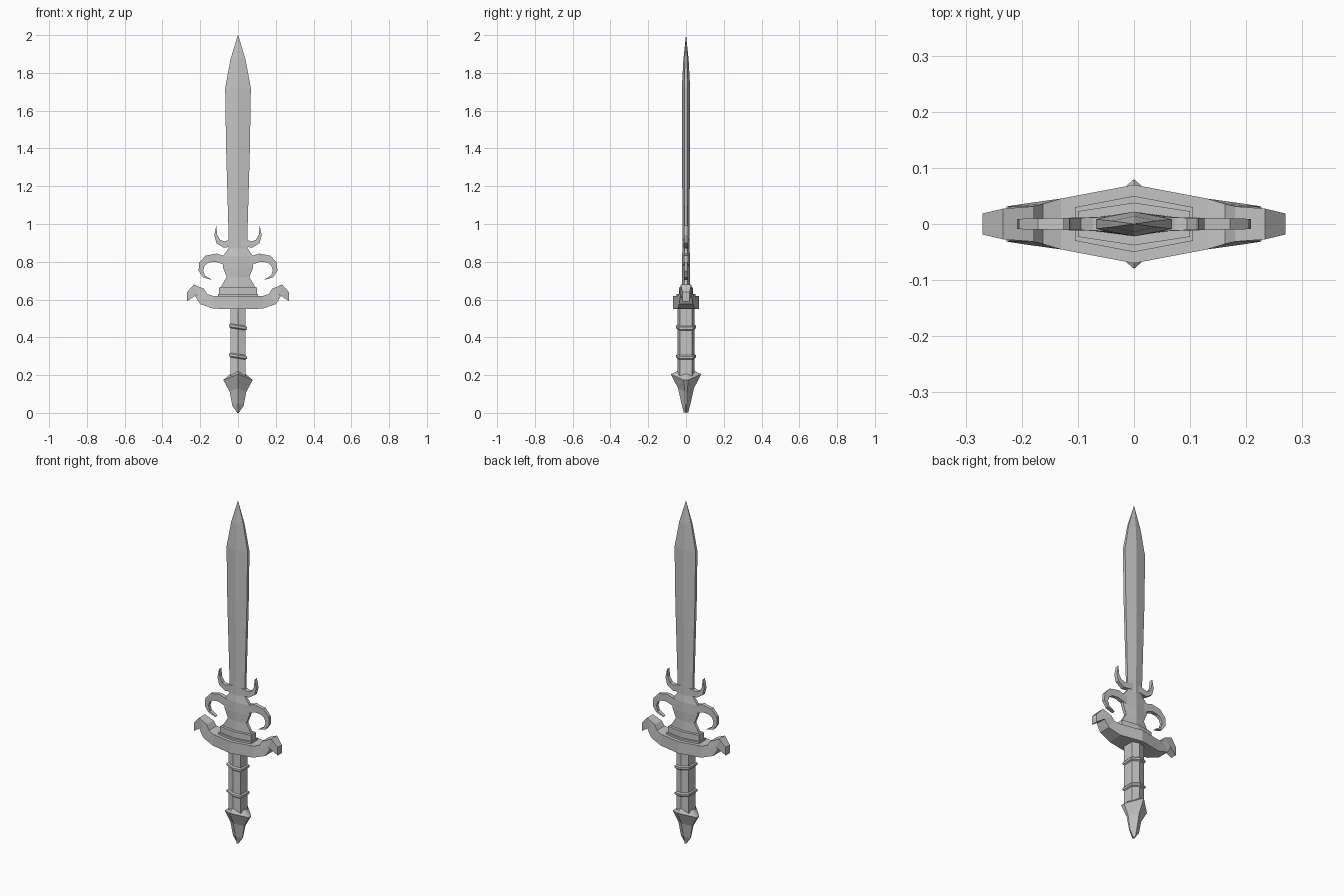
import bpy
import bmesh
from mathutils import Vector
from mathutils.geometry import interpolate_bezier

default_cube = bpy.data.objects.get("Cube")
if default_cube:
    bpy.data.objects.remove(default_cube, do_unlink=True)

# Single grey metal
grey = (0.55, 0.55, 0.55, 1)
metal = bpy.data.materials.new("grey metal")
metal.use_nodes = True
metal.diffuse_color = grey
metal.node_tree.nodes["Principled BSDF"].inputs["Base Color"].default_value = grey


def skin(name, rings):
    """Bridge closed rings of points into a capped solid."""
    bm = bmesh.new()
    loops = [[bm.verts.new(point) for point in ring] for ring in rings]
    for lower, upper in zip(loops, loops[1:]):
        for i in range(len(lower)):
            bm.faces.new((lower[i - 1], lower[i], upper[i], upper[i - 1]))
    bm.faces.new(loops[0])
    bm.faces.new(loops[-1])
    bmesh.ops.recalc_face_normals(bm, faces=bm.faces)
    mesh = bpy.data.meshes.new(name)
    bm.to_mesh(mesh)
    bm.free()
    mesh.materials.append(metal)
    part = bpy.data.objects.new(name, mesh)
    bpy.context.collection.objects.link(part)


def column(name, rows, edge, lean=0, droop=0):
    """Stack six-sided sections given as (height, half width, ridge depth).

    edge is the side depth as a share of the ridge depth; lean slants the
    sections sideways and droop lowers their outer corners.
    """
    rings = []
    for height, half, ridge in rows:
        side = ridge * edge
        outline = [(half, side), (0, ridge), (-half, side),
                   (-half, -side), (0, -ridge), (half, -side)]
        rings.append([(x, y, height + lean * x - droop * abs(x))
                      for x, y in outline])
    skin(name, rings)


def curled_arms(name, controls, root_half, tip_half, depth, slimming, steps):
    """Mirrored flat arms following a curve, tapering in height and depth."""
    handles = [Vector((x, 0, z)) for x, z in controls]
    path = interpolate_bezier(*handles, steps)
    path.insert(0, Vector((0, 0, handles[0].z)))
    last = len(path) - 1
    for label, sign in (("left", 1), ("right", -1)):
        rings = []
        for i, centre in enumerate(path):
            # Both ends are cut upright, the rest square to the curve
            across = Vector((0, 0, 1))
            if 1 < i < last:
                along = (path[i + 1] - path[i - 1]).normalized()
                across = Vector((-along.z, 0, along.x))
            elif i == last and path[i].x < path[i - 1].x:
                across = -across
            taper = (i / last) ** 2
            across *= root_half + (tip_half - root_half) * taper
            y = depth - slimming * centre.x
            top, bottom = centre + across, centre - across
            rings.append([(sign * p.x, side * y, p.z)
                          for p, side in ((top, -1), (top, 1),
                                          (bottom, 1), (bottom, -1))])
        skin(label + "_" + name, rings)


# Blade silhouette; the central ridge is a fixed share of the width
silhouette = [(0.65, 0.1), (0.72, 0.06), (0.77, 0.08), (0.83, 0.08),
              (0.87, 0.05), (0.95, 0.05), (1.4, 0.063), (1.72, 0.068),
              (1.87, 0.04), (2, 0.001)]
column("blade", [(z, half, min(0.022, half * 0.35))
                 for z, half in silhouette], edge=0.4)

# Small upturned thorns and large hooks curling inward
curled_arms("thorn", [(0.03, 0.9), (0.1, 0.87), (0.13, 0.92), (0.115, 0.99)],
            root_half=0.02, tip_half=0.001, depth=0.014, slimming=0.03, steps=5)
curled_arms("hook", [(0.05, 0.8), (0.2, 0.88), (0.245, 0.72), (0.14, 0.705)],
            root_half=0.024, tip_half=0.001, depth=0.014, slimming=0.025, steps=7)

# Winged crossguard
curled_arms("guard", [(0.13, 0.585), (0.23, 0.58), (0.18, 0.72), (0.27, 0.615)],
            root_half=0.034, tip_half=0.024, depth=0.07, slimming=0.19, steps=5)

# Stepped collar between blade and guard
column("lower_collar", [(z, 0.105, 0.05) for z in (0.6, 0.63)], edge=0.6)
column("upper_collar", [(z, 0.1, 0.038) for z in (0.62, 0.665)], edge=0.6)

# Grip and its two slanted bands
grip_half, grip_depth = 0.04, 0.046
column("grip", [(z, grip_half, grip_depth) for z in (0.18, 0.57)], edge=0.7)
for label, middle in (("lower", 0.3), ("upper", 0.455)):
    bands = []
    for offset in (-2, -1, 1, 2):
        bulge = 0.007 * (2 - abs(offset))
        bands.append((middle + 0.006 * offset,
                      grip_half + bulge, grip_depth + bulge))
    column(label + "_grip_band", bands, edge=0.7, lean=-0.15)

# Faceted pommel with four drooping points
column("pommel", [(0.002, 0.004, 0.012), (0.05, 0.03, 0.024),
                  (0.13, 0.044, 0.042), (0.205, 0.078, 0.08),
                  (0.222, 0.04, 0.045)], edge=0.15, droop=0.4)
